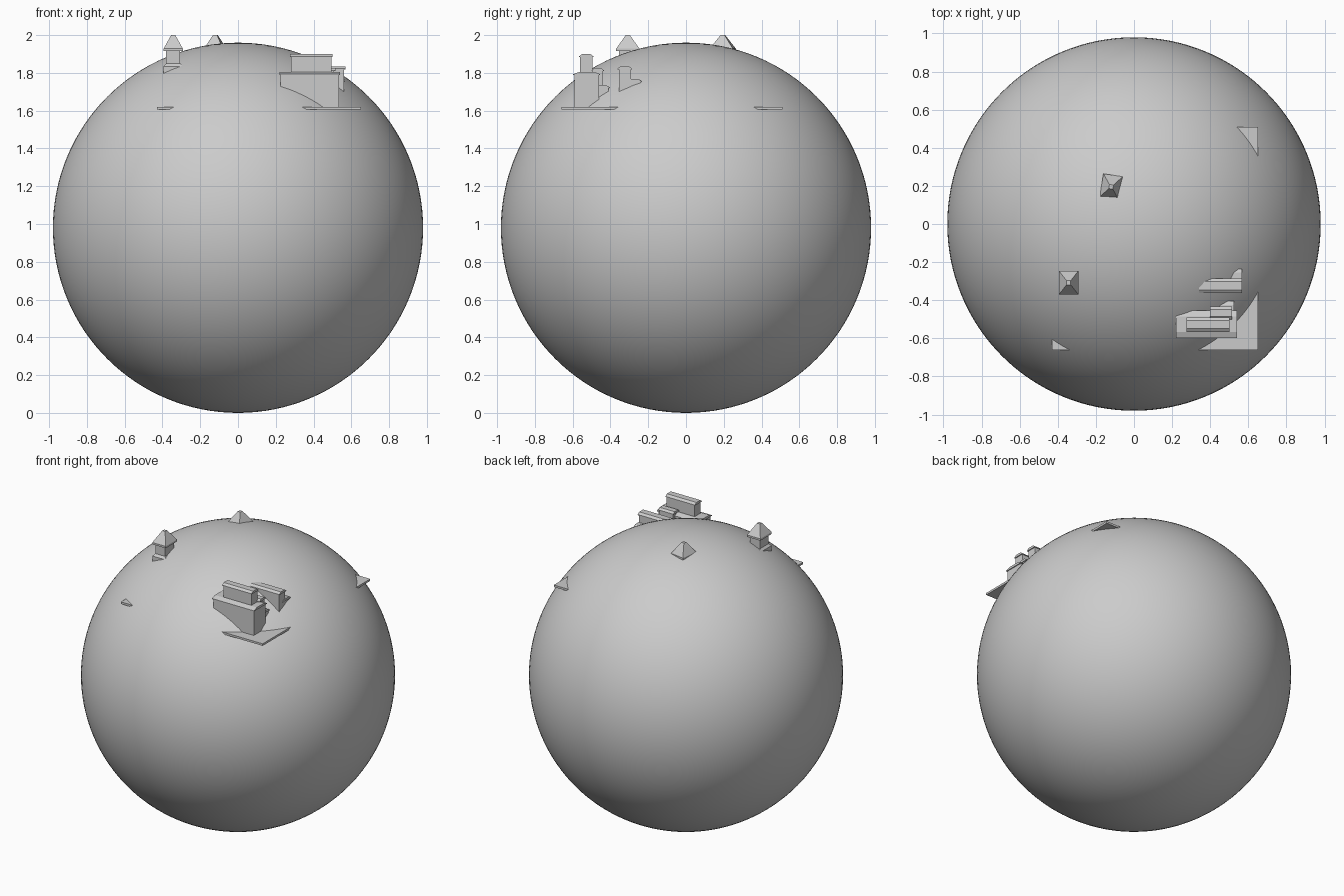
import bpy, bmesh
from math import radians
from mathutils import Matrix

if "Cube" in bpy.data.objects:
    bpy.data.objects.remove(bpy.data.objects["Cube"])


def make(name, bm):
    bmesh.ops.recalc_face_normals(bm, faces=bm.faces)
    me = bpy.data.meshes.new(name)
    bm.to_mesh(me)
    bm.free()
    ob = bpy.data.objects.new(name, me)
    bpy.context.collection.objects.link(ob)
    return ob


def loft(name, rings):
    """Closed solid through matching rings of points."""
    bm = bmesh.new()
    vs = [[bm.verts.new(p) for p in r] for r in rings]
    n = len(vs[0])
    for a, b in zip(vs, vs[1:]):
        for i in range(n):
            bm.faces.new((a[i], a[(i + 1) % n], b[(i + 1) % n], b[i]))
    bm.faces.new(vs[0][::-1])
    bm.faces.new(vs[-1])
    return make(name, bm)


def rect(hx, hy, z):
    return [(-hx, -hy, z), (hx, -hy, z), (hx, hy, z), (-hx, hy, z)]


def box(name, x0, x1, y0, y1, z0, z1):
    ob = loft(name, [rect((x1 - x0) / 2, (y1 - y0) / 2, z) for z in (z0, z1)])
    ob.data.transform(Matrix.Translation(((x0 + x1) / 2, (y0 + y1) / 2, 0)))
    return ob


def block(name, x0, x1, y0, y1, z0, z1, over=0.006, h=0.016):
    """Walls with an overhanging roof, chamfered along both long sides."""
    box(name + "_walls", x0 + over, x1 - over, y0 + over, y1 - over, z0, z1 - h * 0.9)
    c = (y1 - y0) * 0.22
    prof = [(y0, z1 - h), (y1, z1 - h), (y1, z1 - h * 0.75),
            (y1 - c, z1), (y0 + c, z1), (y0, z1 - h * 0.75)]
    loft(name + "_roof", [[(x, y, z) for y, z in prof] for x in (x0, x1)])


def tower(name, x, y, turn):
    """Square turret on a wider base, with a truncated pyramid roof."""
    m = Matrix.Translation((x, y, 0)) @ Matrix.Rotation(radians(turn), 4, 'Z')
    parts = [
        loft(name + "_base", [rect(.051, .062, 1.62), rect(.051, .062, 1.835), rect(.037, .048, 1.85)]),
        loft(name + "_walls", [rect(.037, .048, 1.62), rect(.037, .048, 1.925)]),
        loft(name + "_roof", [rect(.051, .062, 1.915), rect(.051, .062, 1.928), rect(.011, .011, 2.0)]),
    ]
    for p in parts:
        p.data.transform(m)


# Globe
bpy.ops.mesh.primitive_uv_sphere_add(segments=128, ring_count=64, radius=0.98, location=(0, 0, 0.98))
globe = bpy.context.object
globe.name = "globe"
bpy.ops.object.shade_smooth()

# Square ground slab whose corners poke through the globe
box("ground_slab", -0.43, 0.65, -0.66, 0.51, 1.606, 1.62)

# Turrets
tower("front_turret", -0.343, -0.308, 0)
tower("back_turret", -0.12, 0.195, -9)

# Stepped hall
block("hall_lower", 0.22, 0.54, -0.597, -0.455, 1.62, 1.805)
block("hall_upper", 0.275, 0.50, -0.566, -0.49, 1.79, 1.90)
block("hall_annex", 0.40, 0.515, -0.50, -0.434, 1.62, 1.825)
block("hall_rear", 0.38, 0.525, -0.50, -0.405, 1.62, 1.737)

# Smaller hall with a low side wing
block("side_hall", 0.34, 0.568, -0.362, -0.286, 1.62, 1.835)
block("side_wing", 0.34, 0.566, -0.32, -0.235, 1.62, 1.768)
